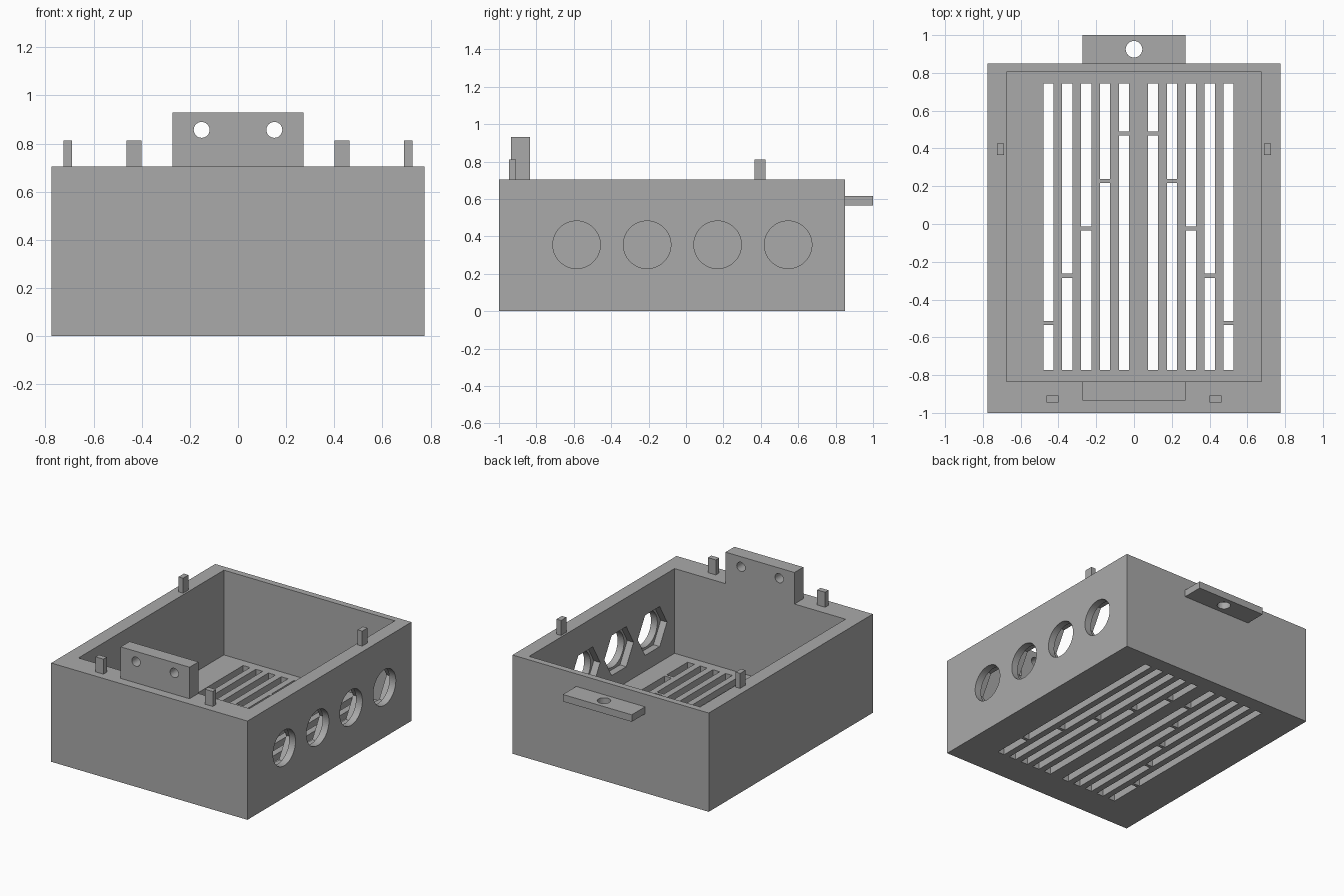
import bpy, bmesh, math
from mathutils import Matrix

cube = bpy.data.objects.get("Cube")
if cube:
    bpy.data.objects.remove(cube, do_unlink=True)

grey = bpy.data.materials.new("plain grey")
grey.use_nodes = True
grey.diffuse_color = (0.4, 0.4, 0.4, 1)
grey.node_tree.nodes["Principled BSDF"].inputs["Base Color"].default_value = (0.4, 0.4, 0.4, 1)


def make(name, bm, cutter=False):
    mesh = bpy.data.meshes.new(name)
    bm.to_mesh(mesh)
    bm.free()
    mesh.materials.append(grey)
    obj = bpy.data.objects.new(name, mesh)
    bpy.context.scene.collection.objects.link(obj)
    if cutter:
        obj.hide_render = True
        obj.hide_set(True)
        obj.display_type = 'WIRE'
    return obj


def add_box(bm, x, y, z):
    """Box from (min, max) pairs."""
    size = Matrix.Diagonal((x[1] - x[0], y[1] - y[0], z[1] - z[0], 1))
    centre = Matrix.Translation((sum(x) / 2, sum(y) / 2, sum(z) / 2))
    bmesh.ops.create_cube(bm, size=1, matrix=centre @ size)


def add_prism(bm, centre, axis, radius, length, sides):
    turn = {'X': Matrix.Rotation(math.pi / 2, 4, 'Y'),
            'Y': Matrix.Rotation(math.pi / 2, 4, 'X'),
            'Z': Matrix.Identity(4)}[axis]
    bmesh.ops.create_cone(bm, cap_ends=True, segments=sides, radius1=radius, radius2=radius,
                          depth=length, matrix=Matrix.Translation(centre) @ turn)


def box(name, x, y, z, cutter=False):
    bm = bmesh.new()
    add_box(bm, x, y, z)
    return make(name, bm, cutter)


def prisms(name, centres, axis, radius, length, sides):
    bm = bmesh.new()
    for c in centres:
        add_prism(bm, c, axis, radius, length, sides)
    return make(name, bm, True)


def cut(obj, *cutters):
    for c in cutters:
        mod = obj.modifiers.new(c.name, 'BOOLEAN')
        mod.operation = 'DIFFERENCE'
        mod.solver = 'EXACT'
        mod.object = c


TOP = 0.705
FLOOR = 0.1

# Open tray
tray = box("tray", (-0.775, 0.775), (-1, 0.85), (0, TOP))
cavity = box("cavity_cutter", (-0.675, 0.675), (-0.835, 0.805), (FLOOR, 1), True)

# Floor slots, each broken by one bridge that steps away from the middle
bm = bmesh.new()
for first, step in ((-0.053, -0.1), (0.101, 0.1)):
    for i in range(5):
        x = first + i * step
        bridge = 0.479 - i * 0.251
        for y in ((-0.772, bridge - 0.011), (bridge + 0.011, 0.744)):
            add_box(bm, (x - 0.027, x + 0.027), y, (-0.1, FLOOR + 0.1))
slots = make("slot_cutter", bm, True)

# Round side holes with hexagonal recesses on the inside
hole_y = [-0.585 + 0.377 * i for i in range(4)]
round_holes = prisms("round_hole_cutter", [(0.725, y, 0.355) for y in hole_y], 'X', 0.127, 0.3, 64)

bm = bmesh.new()
for y in hole_y:
    place = (Matrix.Translation((0.675, y, 0.355)) @ Matrix.Rotation(math.pi / 2, 4, 'Y')
             @ Matrix.Rotation(math.pi / 2, 4, 'Z'))
    bmesh.ops.create_cone(bm, cap_ends=True, segments=6, radius1=0.165, radius2=0.165,
                          depth=0.1, matrix=place)
    # Put two corners of the hexagon along the wall
    new = bm.verts[:][-12:]
    if max(abs(v.co.y - y) for v in new) < 0.16:
        bmesh.ops.rotate(bm, cent=(0.675, y, 0.355), verts=new,
                         matrix=Matrix.Rotation(math.pi / 6, 3, 'X'))
hexes = make("hex_recess_cutter", bm, True)
cut(tray, cavity, slots, round_holes, hexes)

# Upright front plate with two screw holes
plate = box("front_plate", (-0.272, 0.272), (-0.935, -0.835), (TOP, 0.93))
cut(plate, prisms("plate_hole_cutter", [(x, -0.885, 0.857) for x in (-0.151, 0.151)],
                  'Y', 0.033, 0.3, 32))

# Back tab with a vertical hole
tab = box("back_tab", (-0.272, 0.272), (0.85, 1), (0.565, 0.615))
cut(tab, prisms("tab_hole_cutter", [(0, 0.925, 0.59)], 'Z', 0.044, 0.2, 32))

# Locating pegs on the rim
for side, s in (("left", 1), ("right", -1)):
    box("front_peg_" + side, sorted((s * 0.4, s * 0.463)), (-0.946, -0.908), (TOP, 0.812))
    box("side_peg_" + side, sorted((s * 0.689, s * 0.725)), (0.365, 0.425), (TOP, 0.812))
